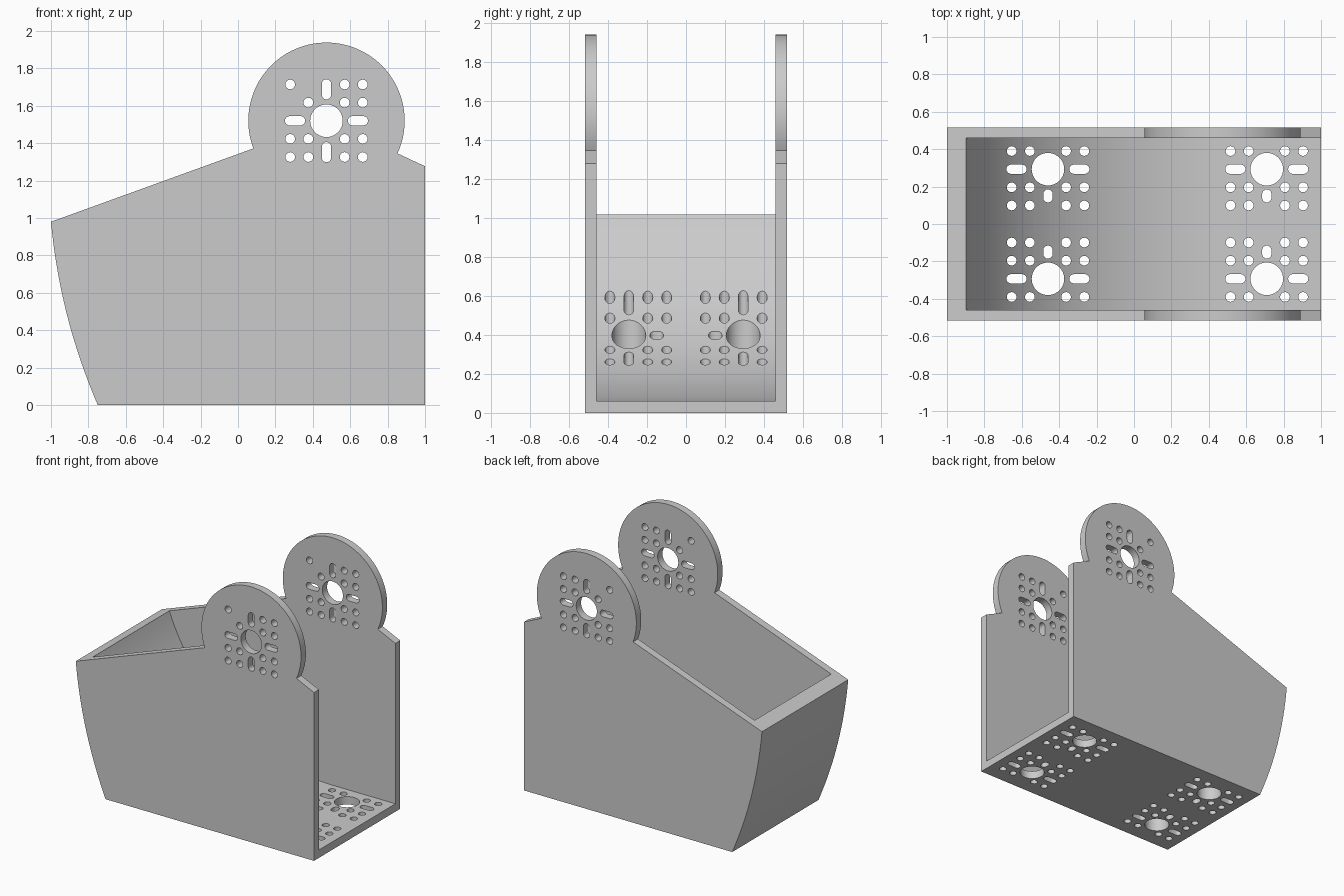
import bpy, bmesh
from math import sin, cos, pi, radians, atan2, hypot
from mathutils import Vector

if "Cube" in bpy.data.objects:
    bpy.data.objects.remove(bpy.data.objects["Cube"])

HALF, INNER = 0.517, 0.459          # outer and inner half width
PX, PZ, DISC_R = 0.473, 1.52, 0.418  # pivot disc
SWEEP_R = 1.46                       # inner curved floor, around the pivot
PITCH = 0.097                        # spacing of mounting holes

grey = bpy.data.materials.new("light grey plastic")
grey.use_nodes = True
grey.diffuse_color = (0.6, 0.6, 0.6, 1)
grey.node_tree.nodes["Principled BSDF"].inputs["Base Color"].default_value = (0.6, 0.6, 0.6, 1)


def arc(cx, cz, r, a0, a1, n):
    return [(cx + r * cos(a0 + (a1 - a0) * i / n),
             cz + r * sin(a0 + (a1 - a0) * i / n)) for i in range(n + 1)]


def prism(bm, pts, axis, lo, hi):
    """Extrude a 2D outline along y (points are x, z) or z (points are x, y)."""
    def place(p, d):
        return (p[0], d, p[1]) if axis == "y" else (p[0], p[1], d)
    a = [bm.verts.new(place(p, lo)) for p in pts]
    b = [bm.verts.new(place(p, hi)) for p in pts]
    faces = [bm.faces.new(a), bm.faces.new(b[::-1])]
    for i in range(len(pts)):
        j = (i + 1) % len(pts)
        faces.append(bm.faces.new((a[j], a[i], b[i], b[j])))
    bmesh.ops.recalc_face_normals(bm, faces=faces)


def make(name, bm):
    mesh = bpy.data.meshes.new(name)
    bm.to_mesh(mesh)
    bm.free()
    ob = bpy.data.objects.new(name, mesh)
    bpy.context.collection.objects.link(ob)
    mesh.materials.append(grey)
    return ob


def slot(cx, cy, length, width, along_x):
    """Stadium outline."""
    r, h = width / 2, (length - width) / 2
    pts = arc(h, 0, r, -pi / 2, pi / 2, 8) + arc(-h, 0, r, pi / 2, 3 * pi / 2, 8)
    return [(cx + u, cy + v) if along_x else (cx + v, cy + u) for u, v in pts]


def circle(cx, cy, r, n):
    return arc(cx, cy, r, 0, 2 * pi, n)[:-1]


# Side outline: box, pivot disc and bulging nose in one profile
right_a = atan2(1.345 - PZ, 0.853 - PX)
left_a = pi + atan2(PZ - 1.372, PX - 0.082)
nose_top, nose_low = Vector((-1, 0.98)), Vector((-0.75, 0))
chord = nose_low - nose_top
bulge = Vector((chord.y, -chord.x)).normalized() * 0.04
nose = [nose_top + chord * t + bulge * 4 * t * (1 - t) for t in [i / 16 for i in range(16)]]
outline = [(-0.75, 0), (1, 0), (1, 1.277)]
outline += arc(PX, PZ, DISC_R, right_a, left_a, 72)
outline += [tuple(p) for p in nose]
bm = bmesh.new()
prism(bm, outline, "y", -HALF, HALF)
body = make("bucket_bracket", bm)

# Inner space: curved sweep running into a flat floor, open above and at the right end
bm = bmesh.new()
inner = arc(PX, PZ, SWEEP_R, pi, 3 * pi / 2, 64) + [(1.2, PZ - SWEEP_R), (1.2, 2.3), (PX - SWEEP_R, 2.3)]
prism(bm, inner, "y", -INNER, INNER)
cutters = [make("inner_cutter", bm)]

# Hole pattern through both pivot discs
bm = bmesh.new()
prism(bm, circle(PX, PZ, 0.087, 40), "y", -0.7, 0.7)
for s in (-1, 1):
    prism(bm, slot(PX + s * 0.168, PZ, 0.108, 0.05, True), "y", -0.7, 0.7)
    prism(bm, slot(PX, PZ + s * 0.168, 0.108, 0.05, False), "y", -0.7, 0.7)
for i in (-2, -1, 1, 2):
    for j in (-2, -1, 1, 2):
        if (i, j) not in ((-2, 1), (-1, 2)):
            prism(bm, circle(PX + i * PITCH, PZ + j * PITCH, 0.026, 16), "y", -0.7, 0.7)
cutters.append(make("disc_hole_cutter", bm))

# Four hole patterns through the floor
bm = bmesh.new()
for cx in (-0.46, 0.71):
    for side in (-1, 1):
        cy = side * 0.293
        prism(bm, circle(cx, cy, 0.087, 40), "z", -0.2, 0.9)
        for s in (-1, 1):
            prism(bm, slot(cx + s * 0.168, cy, 0.108, 0.05, True), "z", -0.2, 0.9)
        prism(bm, slot(cx, side * 0.15, 0.07, 0.05, False), "z", -0.2, 0.9)
        for i in (-2, -1, 1, 2):
            for j in (-2, -1, 1):
                prism(bm, circle(cx + i * PITCH, cy + side * j * PITCH, 0.026, 16), "z", -0.2, 0.9)
cutters.append(make("floor_hole_cutter", bm))

# Cut everything and tidy up
bpy.ops.object.select_all(action="DESELECT")
bpy.context.view_layer.objects.active = body
body.select_set(True)
for c in cutters:
    c.hide_render = True
    mod = body.modifiers.new(c.name, "BOOLEAN")
    mod.operation, mod.solver, mod.object = "DIFFERENCE", "EXACT", c
    bpy.ops.object.modifier_apply(modifier=mod.name)
    bpy.data.objects.remove(c)
bpy.ops.object.shade_smooth_by_angle(angle=radians(30))
